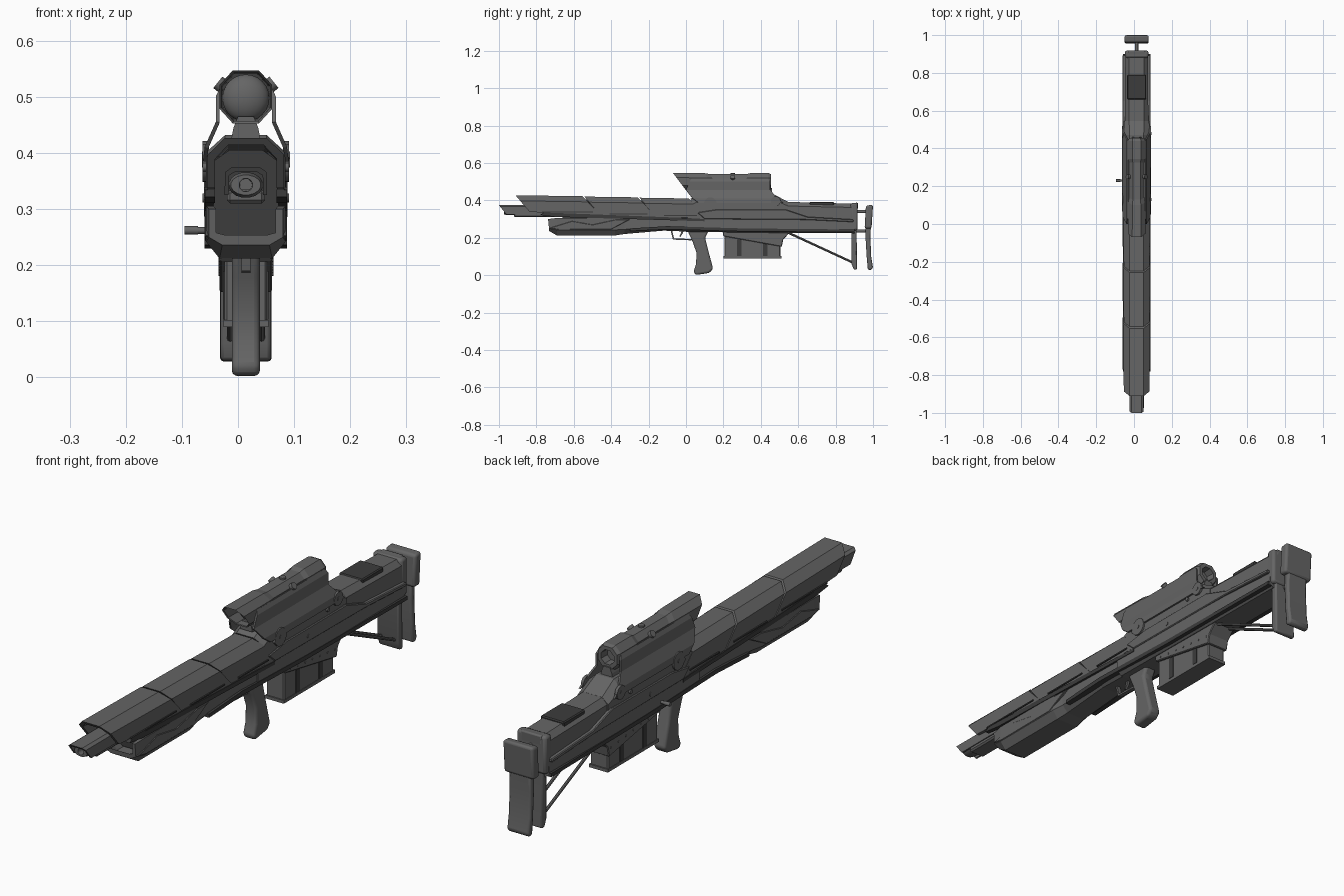
import bpy, bmesh, math
from mathutils import Vector

if "Cube" in bpy.data.objects:
    bpy.data.objects.remove(bpy.data.objects["Cube"])

CX = 0.014      # the body axis sits slightly off x = 0 because of the bolt handle


def material(name, v):
    m = bpy.data.materials.new(name)
    m.diffuse_color = (v, v, v, 1)
    m.use_nodes = True
    m.node_tree.nodes["Principled BSDF"].inputs["Base Color"].default_value = m.diffuse_color
    return m


METAL, DARK = material("gunmetal", 0.13), material("black_metal", 0.045)


def finish(name, bm, mat=METAL, bevel=0.0, seg=1, smooth=False):
    bmesh.ops.recalc_face_normals(bm, faces=bm.faces)
    me = bpy.data.meshes.new(name)
    bm.to_mesh(me)
    bm.free()
    ob = bpy.data.objects.new(name, me)
    bpy.context.collection.objects.link(ob)
    me.materials.append(mat)
    if bevel:
        b = ob.modifiers.new("bevel", 'BEVEL')
        b.width, b.segments, b.limit_method = bevel, seg, 'ANGLE'
    if smooth:
        bpy.context.view_layer.objects.active = ob
        ob.select_set(True)
        bpy.ops.object.shade_smooth_by_angle(angle=math.radians(40))
        ob.select_set(False)
    return ob


def loft(name, stations, zref=0.425, **kw):
    """Stations (y, right half section, slant) are mirrored in x and bridged along y."""
    bm = bmesh.new()
    rings = []
    for y, half, k in stations:
        pts = half + [(-x, z) for x, z in reversed(half)]
        rings.append([bm.verts.new((CX + x, y + k * (zref - z), z)) for x, z in pts])
    n = len(rings[0])
    for a, b in zip(rings, rings[1:]):
        for i in range(n):
            j = (i + 1) % n
            bm.faces.new((a[i], a[j], b[j], b[i]))
    bm.faces.new(rings[0])
    bm.faces.new(rings[-1])
    return finish(name, bm, **kw)


def prism(name, profile, x0, x1, **kw):
    """Side profile (y, z) extruded from x0 to x1 relative to the axis."""
    bm = bmesh.new()
    f = bm.faces.new([bm.verts.new((CX + x0, y, z)) for y, z in profile])
    ext = bmesh.ops.extrude_face_region(bm, geom=[f])["geom"]
    bmesh.ops.translate(bm, vec=(x1 - x0, 0, 0), verts=[v for v in ext if isinstance(v, bmesh.types.BMVert)])
    return finish(name, bm, **kw)


def box(name, x0, x1, y0, y1, z0, z1, **kw):
    return prism(name, [(y0, z0), (y1, z0), (y1, z1), (y0, z1)], x0, x1, **kw)


def rod(name, a, b, r, n=12, **kw):
    a, b = Vector(a) + Vector((CX, 0, 0)), Vector(b) + Vector((CX, 0, 0))
    bm = bmesh.new()
    bmesh.ops.create_cone(bm, cap_ends=True, segments=n, radius1=r, radius2=r, depth=(b - a).length)
    bmesh.ops.rotate(bm, matrix=(b - a).to_track_quat('Z', 'Y').to_matrix(), verts=bm.verts)
    bmesh.ops.translate(bm, vec=(a + b) / 2, verts=bm.verts)
    return finish(name, bm, smooth=True, **kw)


def oct_half(r, zc):
    return [(x * r, zc + z * r) for x, z in ((.5, 1), (1, .45), (1, -.45), (.5, -1))]


def ell_half(rx, rz, zc, n=8):
    return [(rx * math.sin(math.pi * (i + .5) / n), zc + rz * math.cos(math.pi * (i + .5) / n)) for i in range(n)]


# Upper handguard: three slanted shell panels
def roof(top, bot, hw=.07):
    return [(.037, top), (hw, top - .03), (hw, bot), (hw - .013, bot), (hw - .013, top - .038), (.032, top - .013)]


for i, (y0, y1, t0, t1, b0, b1) in enumerate([(-.91, -.556, .427, .422, .338, .322),
                                              (-.548, -.266, .420, .416, .320, .312),
                                              (-.258, 0, .414, .410, .310, .305)]):
    loft(f"upper_guard_panel_{i+1}", [(y0, roof(t0, b0, .068), .85), (y1, roof(t1, b1, .071), .95)])
    for s in (-1, 1):
        a, b = (y0 + .14, y1 + .06)
        box(f"guard_slot_trim_{i+1}", s * .068, s * .0745, a, b, b1 + .012, b1 + .017, mat=DARK)

# Inner core seen through the gaps, and the dark rail along the seam
loft("inner_core", [(-.66, [(.03, .405), (.058, .385), (.058, .25), (.04, .235)], 0),
                    (.1, [(.03, .395), (.062, .375), (.062, .25), (.04, .24)], 0)], mat=DARK)
for s in (-1, 1):
    prism("seam_rail", [(-.78, .322), (-.76, .335), (0, .306), (.1, .3), (.1, .288), (-.7, .312)],
          s * .055, s * .073, mat=DARK)


# Lower handguard: open trough
def trough(hw, top, mid, bot):
    return [(hw - .028, bot + .018), (hw - .013, mid + .008), (hw - .013, top), (hw, top), (hw, mid), (hw - .024, bot)]


loft("lower_guard", [(-.75, trough(.066, .300, .25, .236), .1), (-.69, trough(.071, .306, .242, .212), 0),
                     (-.38, trough(.071, .304, .242, .212), 0), (-.33, trough(.064, .302, .245, .220), 0),
                     (-.12, trough(.064, .300, .255, .238), 0), (.03, trough(.066, .300, .255, .232), 0)])
for s in (-1, 1):
    prism("lower_guard_plate", [(-.73, .252), (-.61, .289), (-.5, .27), (-.37, .298), (-.3, .298), (-.4, .245),
                                (-.68, .243)], s * .062, s * .0735, bevel=.002)

# Barrel shroud, muzzle with bore
loft("barrel_shroud", [(-1.0, [(.026, .374), (.037, .366), (.038, .325), (.031, .325), (.03, .36), (.02, .366)], .8),
                       (-.6, [(.026, .374), (.037, .366), (.038, .325), (.031, .325), (.03, .36), (.02, .366)], .8)],
     zref=.374)
loft("muzzle", [(-.9, ell_half(.011, .011, .343), 0), (-.972, ell_half(.012, .012, .343), 0),
                (-.972, ell_half(.027, .018, .343), 0), (-.955, ell_half(.031, .023, .343), 0),
                (-.6, ell_half(.031, .023, .343), 0)], smooth=True)
box("barrel_underside", -.034, .034, -.92, -.6, .31, .335, bevel=.006)

# Receiver and long lower body
loft("receiver", [(.015, [(.037, .408), (.07, .38), (.07, .29)], .5), (.07, [(.037, .432), (.07, .402), (.07, .29)], .3),
                  (.47, [(.037, .432), (.07, .402), (.07, .29)], 0), (.545, [(.04, .392), (.066, .37), (.066, .29)], 0)])
loft("lower_body", [(0, [(.07, .305), (.072, .248), (.05, .232)], 0), (.5, [(.07, .31), (.072, .245), (.05, .226)], 0),
                    (.9, [(.062, .29), (.064, .24), (.048, .224)], 0)])
for s in (-1, 1):
    prism("receiver_side_armour", [(.06, .335), (.17, .352), (.53, .352), (.65, .312), (.895, .298), (.895, .284),
                                   (.64, .296), (.1, .3)], s * .055, s * .0745, bevel=.003)
    prism("lower_edge_rail", [(-.3, .25), (-.1, .262), (.3, .25), (.9, .244), (.9, .23), (.3, .234), (-.1, .245),
                              (-.3, .236)], s * .045, s * .0735, mat=DARK)
    for y, z in ((.1, .375), (.3, .32), (.42, .375)):
        rod("receiver_screw", (s * .06, y, z), (s * .077, y, z), .008)
rod("bolt_handle", (-.05, .23, .262), (-.108, .23, .262), .006)
rod("bolt_knob", (-.085, .23, .262), (-.109, .23, .262), .0075)

# Scope with slanted hood, lens, mount and adjustment knobs
ZS = .5
loft("scope_body", [(.07, oct_half(.041, ZS), .75), (-.066, oct_half(.043, ZS), .75), (-.07, oct_half(.047, ZS), .75),
                    (.1, oct_half(.045, ZS), .5), (.125, oct_half(.04, ZS), .5), (.325, oct_half(.04, ZS), 0),
                    (.345, oct_half(.046, ZS), 0), (.44, oct_half(.046, ZS), 0), (.455, oct_half(.04, ZS), 0),
                    (.455, ell_half(.029, .029, ZS, 4), 0), (.42, ell_half(.027, .027, ZS, 4), 0)], zref=.547)
bm = bmesh.new()
bmesh.ops.create_uvsphere(bm, u_segments=24, v_segments=12, radius=.042)
bmesh.ops.scale(bm, vec=(1, .6, 1), verts=bm.verts)
bmesh.ops.translate(bm, vec=(CX, .05, ZS - .002), verts=bm.verts)
finish("front_lens", bm, smooth=True)
loft("scope_mount", [(.03, [(.014, .465), (.022, .445), (.026, .425)], 0),
                     (.46, [(.014, .465), (.022, .445), (.026, .425)], 0)])

for s in (-1, 1):
    # Bent bracket sheet running from scope to receiver
    bm = bmesh.new()
    rows = [(.043, .515, .03, .44), (.05, .5, .02, .45), (.05, .455, .0, .45), (.07, .41, .035, .49), (.073, .385, .07, .52)]
    v = [[bm.verts.new((CX + s * x, y, z)) for y in (y0, y1)] for x, z, y0, y1 in rows]
    for a, b in zip(v, v[1:]):
        bm.faces.new((a[0], a[1], b[1], b[0]))
    sol = finish("scope_bracket", bm).modifiers.new("thickness", 'SOLIDIFY')
    sol.thickness, sol.offset = .007, 0
    for y, z, r in ((.13, .382, .034), (.48, .395, .026)):
        rod("bracket_tab", (s * .066, y, z), (s * .077, y, z), r, 20)
        rod("bracket_bolt", (s * .07, y, z), (s * .0785, y, z), .008)
    rod("scope_knob", (s * .03, .25, .51), (s * .05, .25, .526), .013)
rod("top_knob", (0, .25, .53), (0, .25, .546), .012)

# Stock with cheek panel
loft("stock_upper", [(.53, [(.04, .392), (.062, .37), (.062, .28)], 0), (.89, [(.04, .382), (.06, .362), (.06, .28)], 0)])
box("cheek_panel", -.05, .05, .66, .79, .37, .392, mat=DARK, bevel=.004)

# Butt frame, rubber pad, rods and struts
prism("butt_frame", [(.885, .385), (.92, .388), (.912, .24), (.915, .03), (.897, .03), (.885, .06)], -.045, .045,
      bevel=.006, seg=2, smooth=True)
box("butt_frame_top", -.062, .062, .88, .918, .24, .386, bevel=.01, seg=2, smooth=True)
prism("butt_pad_top", [(.962, .372), (1.0, .376), (.992, .25), (.955, .25)], -.064, .064, bevel=.01, seg=3, smooth=True)
prism("butt_pad_leg", [(.962, .3), (.99, .3), (.986, .2), (.99, .1), (1.0, .04), (.99, .027), (.972, .03), (.966, .1),
                       (.96, .2)], -.046, .046, bevel=.007, seg=2, smooth=True)
for z in (.34, .236):
    rod("pad_rod", (0, .9, z), (0, .975, z), .009)
for s in (-1, 1):
    rod("stock_strut", (s * .028, .54, .23), (s * .028, .895, .066), .006, 8)

# Magazine and its well
box("magazine", -.038, .038, .205, .505, .092, .23, bevel=.004)
box("magazine_base", -.04, .04, .2, .51, .09, .102)
prism("magazine_well", [(.195, .235), (.56, .235), (.52, .19), (.512, .152), (.2, .208)], -.047, .047, bevel=.003)
for y in (.285, .425):
    box("magazine_rib", -.0405, .0405, y - .012, y + .012, .103, .19, mat=DARK)
for s in (-1, 1):
    for i in range(7):
        rod("well_rivet", (s * .04, .23 + i * .045, .215 - i * .005), (s * .049, .23 + i * .045, .215 - i * .005), .004, 8)

# Grip, trigger and guard
prism("grip", [(.005, .245), (.035, .18), (.056, .12), (.054, .06), (.04, .018), (.052, .001), (.125, .012), (.145, .035),
               (.122, .12), (.102, .2), (.125, .245)], -.025, .025, bevel=.012, seg=3, smooth=True)
prism("trigger_guard", [(-.085, .25), (-.07, .19), (.03, .186), (.03, .193), (-.064, .197), (-.077, .25)], -.008, .008)
prism("trigger", [(-.02, .25), (-.028, .222), (-.036, .206), (-.03, .205), (-.018, .222), (-.006, .25)], -.005, .005)
